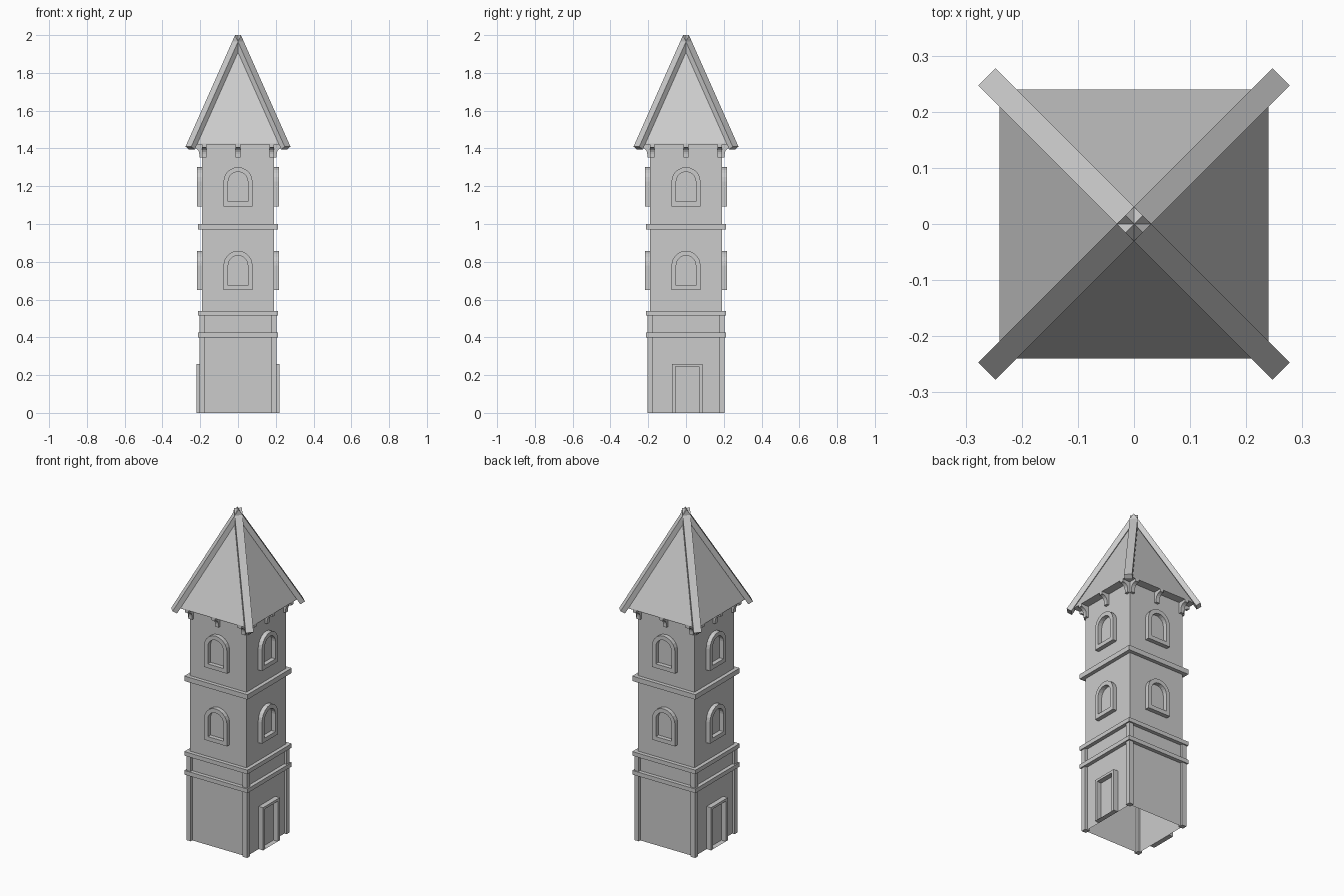
import bpy, bmesh, math
from mathutils import Matrix

cube = bpy.data.objects.get("Cube")
if cube:
    bpy.data.objects.remove(cube, do_unlink=True)

stone = bpy.data.materials.new("grey stone")
stone.use_nodes = True
GREY = (0.6, 0.6, 0.6, 1)
stone.diffuse_color = GREY
stone.node_tree.nodes["Principled BSDF"].inputs["Base Color"].default_value = GREY

WALL = 0.19
TOP = 1.42


def finish(bm, name):
    bmesh.ops.remove_doubles(bm, verts=bm.verts, dist=1e-5)
    bmesh.ops.recalc_face_normals(bm, faces=bm.faces)
    mesh = bpy.data.meshes.new(name)
    bm.to_mesh(mesh)
    bm.free()
    mesh.materials.append(stone)
    obj = bpy.data.objects.new(name, mesh)
    bpy.context.collection.objects.link(obj)
    return obj


def square_loft(name, profile):
    """Join square outlines given as (half width, height)."""
    bm = bmesh.new()
    loops = [[bm.verts.new((sx * h, sy * h, z))
              for sx, sy in ((-1, -1), (1, -1), (1, 1), (-1, 1))] for h, z in profile]
    for a, b in zip(loops, loops[1:]):
        for i in range(4):
            j = (i + 1) % 4
            bm.faces.new((a[i], a[j], b[j], b[i]))
    return finish(bm, name)


def extrude_profile(name, points, width, angle, shift=0):
    """Profile in (outward, z), given a width along the wall, turned about z."""
    bm = bmesh.new()
    face = bm.faces.new([bm.verts.new((r, shift - width / 2, z)) for r, z in points])
    out = bmesh.ops.extrude_face_region(bm, geom=[face])
    verts = [v for v in out["geom"] if isinstance(v, bmesh.types.BMVert)]
    bmesh.ops.translate(bm, verts=verts, vec=(0, width, 0))
    bm.transform(Matrix.Rotation(angle, 4, "Z"))
    return finish(bm, name)


def frame(name, outer, inner, depth, angle):
    """Open frame standing out from the wall between two matching outlines."""
    bm = bmesh.new()
    rings = [[bm.verts.new((x, y, z)) for y, z in outline] for x, outline in
             ((WALL, outer), (WALL + depth, outer), (WALL + depth, inner), (WALL, inner))]
    n = len(outer)
    for a, b in zip(rings, rings[1:]):
        for i in range(n):
            j = (i + 1) % n
            bm.faces.new((a[i], a[j], b[j], b[i]))
    bm.transform(Matrix.Rotation(angle, 4, "Z"))
    return finish(bm, name)


def arch(half, bottom, top, steps=10):
    arc = [(half * math.cos(math.pi * i / steps),
            top - half + half * math.sin(math.pi * i / steps)) for i in range(steps + 1)]
    return [(-half, bottom), (half, bottom)] + arc


def rectangle(y0, y1, z0, z1):
    return [(y0, z0), (y1, z0), (y1, z1), (y0, z1)]


# Walls, open underneath, and the string courses
square_loft("tower_walls", [(WALL, 0), (WALL, TOP)])
for name, z0, z1 in (("lower_band", 0.4, 0.425), ("middle_band", 0.515, 0.54),
                     ("upper_band", 0.97, 1.0)):
    square_loft(name, [(WALL, z0), (0.213, z0), (0.213, z1), (WALL, z1)])

# Corner posts of the ground storey
for i in range(4):
    extrude_profile("corner_post", rectangle(0.175, 0.205, 0, 0.52), 0.03,
                    i * math.pi / 2, shift=0.19)

# Arched windows and curved eave brackets on every side
bracket = [(WALL, TOP), (WALL, 1.352), (0.205, 1.352)]
bracket += [(0.24 - 0.035 * math.cos(a), 1.37 + 0.035 * math.sin(a))
            for a in (i * math.pi / 10 for i in range(6))]
bracket += [(0.24, TOP)]
for i in range(4):
    turn = i * math.pi / 2
    for base in (0.65, 1.093):
        frame("window_frame", arch(0.077, base, base + 0.208),
              arch(0.052, base + 0.025, base + 0.183), 0.026, turn)
    for shift in (-0.178, 0, 0.178):
        extrude_profile("eave_bracket", bracket, 0.024, turn, shift)

# Door frames on the two sides
for side in (0, math.pi):
    frame("door_frame", rectangle(-0.073, 0.088, 0, 0.26),
          rectangle(-0.055, 0.07, 0, 0.245), 0.03, side)

# Pyramid roof with crossing ridge beams
square_loft("roof", [(0, TOP), (0.24, TOP), (0.24, 1.425), (0, 1.965)])
half_beam = [(0, 2.0), (0.371, 1.41), (0.346, 1.394), (0, 1.944)]
beam = half_beam + [(-r, z) for r, z in reversed(half_beam[1:3])]
for angle in (math.pi / 4, -math.pi / 4):
    extrude_profile("ridge_beam", beam, 0.044, angle)
